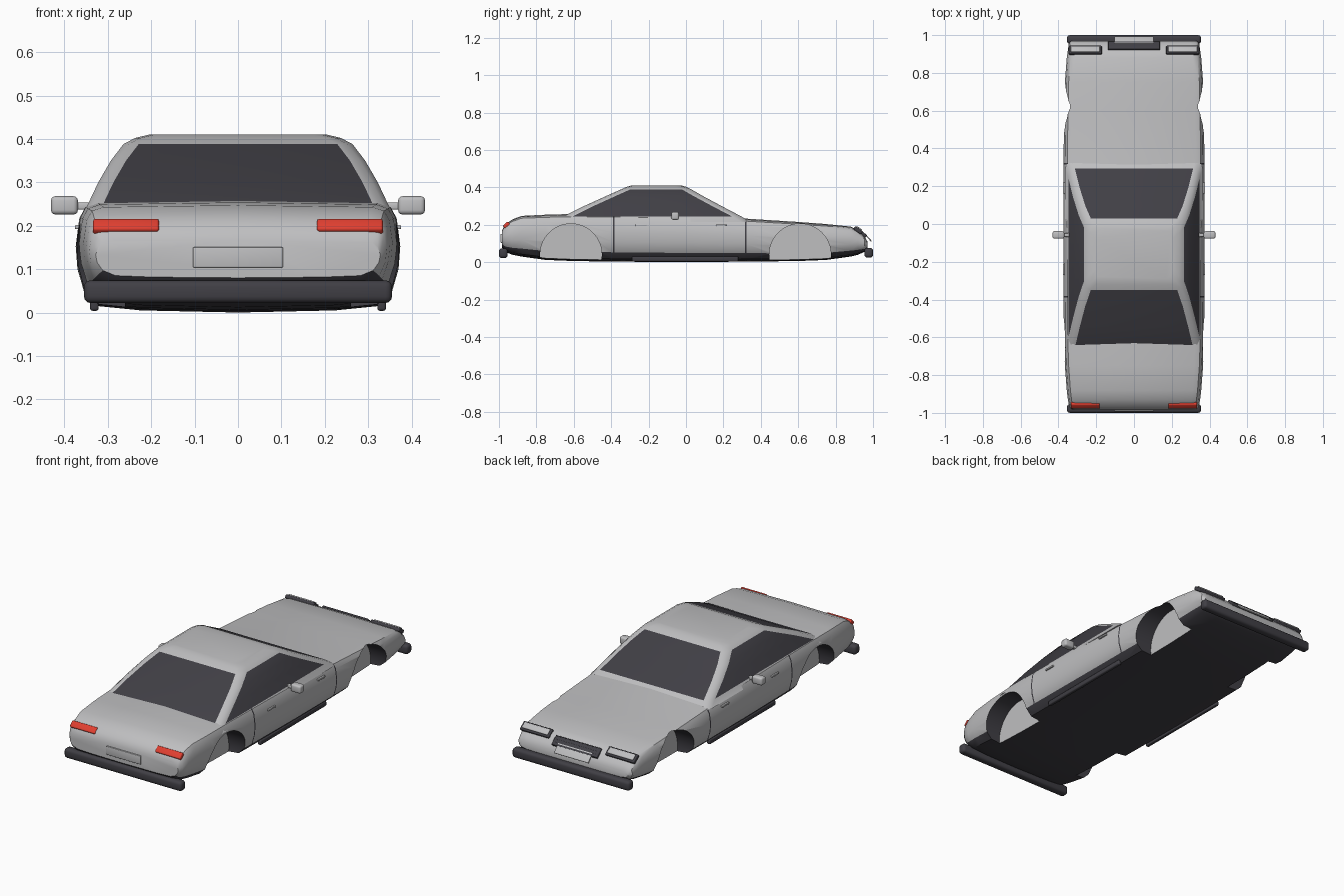
import bpy, bmesh, math
from mathutils import Matrix

if "Cube" in bpy.data.objects:
    bpy.data.objects.remove(bpy.data.objects["Cube"], do_unlink=True)


def material(name, rgb):
    m = bpy.data.materials.new(name)
    m.use_nodes = True
    m.diffuse_color = (*rgb, 1)
    m.node_tree.nodes["Principled BSDF"].inputs["Base Color"].default_value = (*rgb, 1)
    return m


paint = material("silver_paint", (0.52, 0.52, 0.53))
dark = material("dark_trim", (0.052, 0.05, 0.06))
red = material("red_lens", (0.75, 0.05, 0.03))


def finish(name, bm, mats):
    bmesh.ops.recalc_face_normals(bm, faces=bm.faces)
    mesh = bpy.data.meshes.new(name)
    bm.to_mesh(mesh)
    bm.free()
    for m in mats:
        mesh.materials.append(m)
    ob = bpy.data.objects.new(name, mesh)
    bpy.context.collection.objects.link(ob)
    return ob


def smooth(ob, angle=35):
    bpy.ops.object.select_all(action='DESELECT')
    ob.select_set(True)
    bpy.context.view_layer.objects.active = ob
    bpy.ops.object.shade_smooth_by_angle(angle=math.radians(angle))


def loft(name, rings, is_dark):
    """Skin closed rings; is_dark(row, segment) picks the dark faces."""
    bm = bmesh.new()
    rows = [[bm.verts.new(p) for p in r] for r in rings]
    n = len(rows[0])
    for i in range(len(rows) - 1):
        for k in range(n):
            j = (k + 1) % n
            f = bm.faces.new((rows[i][k], rows[i][j], rows[i + 1][j], rows[i + 1][k]))
            f.material_index = int(is_dark(i, k))
    bm.faces.new(rows[0])
    bm.faces.new(rows[-1])
    return finish(name, bm, [paint, dark])


def box(name, loc, size, mat, bevel=0.006, tilt=0):
    bm = bmesh.new()
    bmesh.ops.create_cube(bm, size=1)
    bmesh.ops.scale(bm, vec=size, verts=bm.verts)
    bmesh.ops.bevel(bm, geom=bm.edges[:], offset=bevel, segments=3, profile=0.5, affect='EDGES')
    bmesh.ops.transform(bm, matrix=Matrix.Translation(loc) @ Matrix.Rotation(math.radians(tilt), 4, 'X'),
                        verts=bm.verts)
    ob = finish(name, bm, [mat])
    smooth(ob)
    return ob


# Lower body: stations of (y, half width, bottom, top)
stations = [
    (-.985, .328, .08, .165), (-.967, .343, .055, .2), (-.93, .35, .04, .224),
    (-.88, .356, .03, .243), (-.75, .366, .012, .249), (-.6, .371, .006, .253),
    (-.389, .373, .003, .252), (-.381, .373, .003, .252), (0, .374, 0, .246),
    (.316, .373, .003, .229), (.324, .373, .003, .228), (.6, .37, .006, .211),
    (.75, .366, .012, .2), (.88, .356, .03, .187), (.92, .35, .04, .17),
    (.955, .345, .055, .135), (.97, .33, .075, .11)]
# Half section: fraction of the width, fraction of the height
section = [(0, 0), (.6, .02), (.86, .06), (.95, .2), (.99, .42),
           (1, .62), (.98, .86), (.945, .96), (.87, 1), (0, 1.02)]
rings = []
for y, w, b, t in stations:
    half = [(w * u, y, b + (t - b) * v) for u, v in section]
    rings.append(half + [(-x, yy, z) for x, yy, z in half[-2:0:-1]])
seams = [i for i in range(len(stations) - 1) if stations[i + 1][0] - stations[i][0] < .01]


def body_dark(row, seg):
    h = min(seg, 17 - seg)
    return h < 3 or (row in seams and h < 8)


body = loft("body", rings, body_dark)

# Wheel wells cut into the body: dark arch, painted inner wall
for y in (-.615, .61):
    for s in (-1, 1):
        bm = bmesh.new()
        bmesh.ops.create_cone(bm, cap_ends=True, segments=64, radius1=.165, radius2=.165, depth=.3)
        for f in bm.faces:
            f.material_index = int(abs(f.normal.z) < .5)
        bmesh.ops.transform(bm, matrix=Matrix.Translation((s * .41, y, .04)) @ Matrix.Rotation(math.pi / 2, 4, 'Y'),
                            verts=bm.verts)
        cutter = finish("well_cutter", bm, [paint, dark])
        cutter.hide_render = True
        mod = body.modifiers.new("well", 'BOOLEAN')
        mod.operation = 'DIFFERENCE'
        mod.object = cutter
        bpy.context.view_layer.objects.active = body
        bpy.ops.object.modifier_apply(modifier=mod.name)
        bpy.data.objects.remove(cutter, do_unlink=True)
smooth(body)

# Cabin: levels of (z, half width, rear y, front y); windows between pillars
levels = [(.215, .364, -.7, .345), (.245, .348, -.655, .295), (.3, .322, -.545, .19),
          (.35, .293, -.435, .097), (.388, .264, -.35, .03), (.402, .238, -.32, .003),
          (.41, .205, -.29, -.025)]
rings = []
for z, w, yr, yf in levels:
    half = [(w - .035, yf, z), (w - .012, yf - .012, z), (w, yf - .05, z),
            (w, yr + .05, z), (w - .012, yr + .012, z), (w - .035, yr, z)]
    rings.append(half + [(-x, y, zz) for x, y, zz in reversed(half)])
cabin = loft("cabin", rings, lambda row, seg: 1 <= row <= 3 and seg % 3 == 2)
smooth(cabin)

# Bumpers
box("rear_bumper", (0, -.977, .048), (.71, .046, .052), dark, .015)
box("front_bumper", (0, .977, .05), (.71, .046, .052), dark, .015)

# Plates and grille
box("rear_plate", (0, -.987, .127), (.208, .01, .047), paint, .003)
box("front_plate", (0, .973, .132), (.208, .055, .006), paint, .002, -48)
box("grille", (0, .942, .154), (.275, .055, .018), dark, .004, -40)
for i in range(3):
    box("grille_bar", (0, .929 + i * .013, .1745 - i * .011), (.26, .004, .004), dark, .001, -40)

# Paired parts
for s, side in ((1, "left"), (-1, "right")):
    box(side + "_tail_light", (s * .258, -.959, .197), (.152, .036, .024), red, .006, 45)
    box(side + "_headlight_frame", (s * .258, .92, .17), (.175, .05, .02), dark, .005, -36)
    box(side + "_headlight_lens", (s * .258, .923, .176), (.155, .034, .018), paint, .005, -36)
    box(side + "_mirror", (s * .4, -.058, .247), (.062, .04, .042), paint, .01)
    box(side + "_mirror_arm", (s * .358, -.058, .245), (.05, .02, .016), paint, .004)
    box(side + "_side_skirt", (s * .331, -.005, .017), (.02, .57, .026), dark, .006)
    for name, y in (("rear", -.24), ("front", .19)):
        box(f"{side}_{name}_door_handle", (s * .37, y, .197), (.012, .06, .01), paint, .003)
